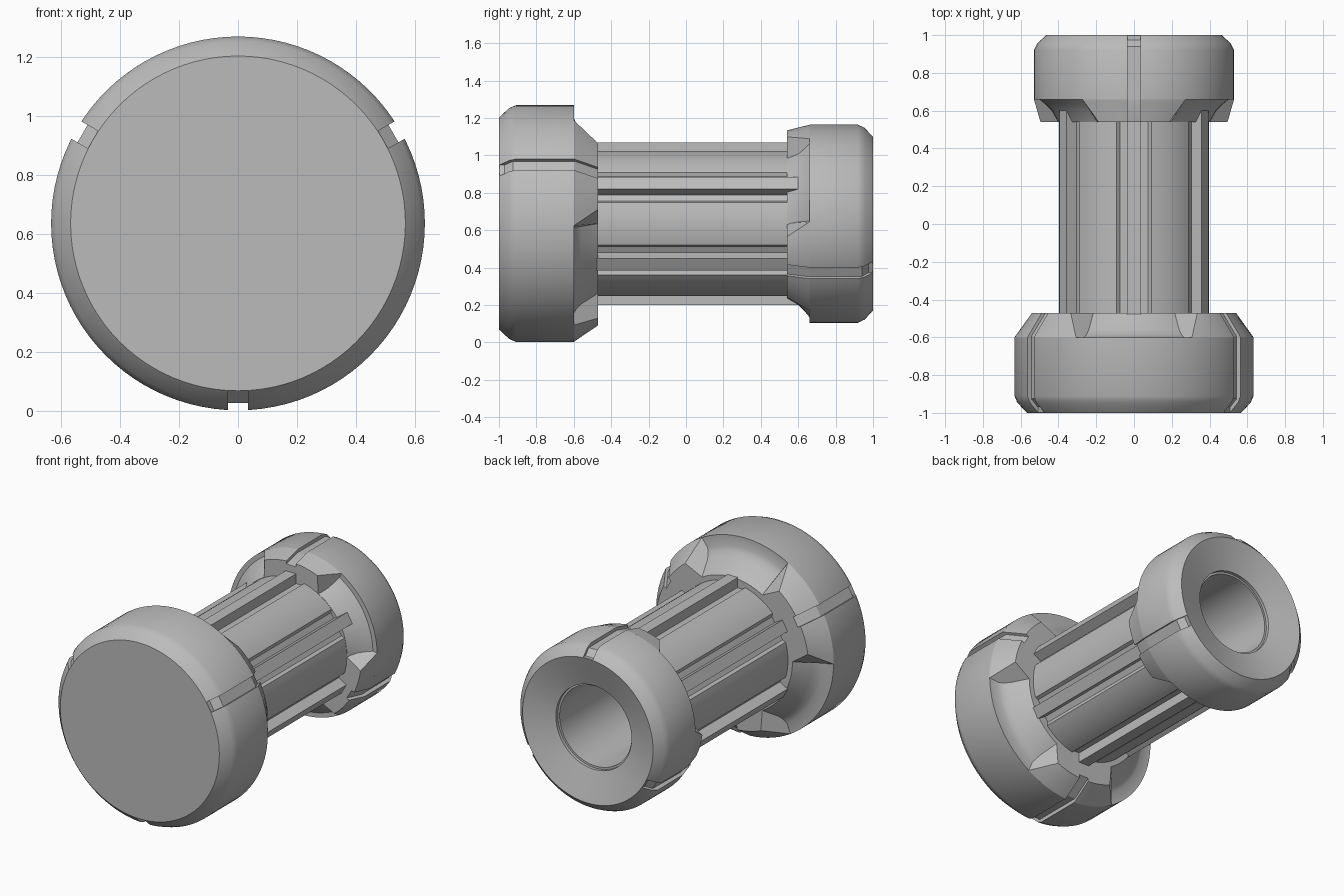
import bpy, bmesh, math

if "Cube" in bpy.data.objects:
    bpy.data.objects.remove(bpy.data.objects["Cube"])

AXIS_Z = 0.635
SEG = 96

grey = bpy.data.materials.new("light_grey")
grey.diffuse_color = (0.5, 0.5, 0.5, 1)
grey.use_nodes = True
grey.node_tree.nodes["Principled BSDF"].inputs["Base Color"].default_value = grey.diffuse_color


def place(y, r, a):
    """Point at height r and angle a (degrees) around the long axis."""
    a = math.radians(a)
    return (r * math.cos(a), y, AXIS_Z + r * math.sin(a))


def finish(bm, name):
    bmesh.ops.remove_doubles(bm, verts=bm.verts, dist=1e-5)
    bmesh.ops.recalc_face_normals(bm, faces=bm.faces)
    mesh = bpy.data.meshes.new(name)
    bm.to_mesh(mesh)
    bm.free()
    mesh.materials.append(grey)
    ob = bpy.data.objects.new(name, mesh)
    bpy.context.collection.objects.link(ob)
    return ob


def select(ob):
    bpy.ops.object.select_all(action='DESELECT')
    ob.select_set(True)
    bpy.context.view_layer.objects.active = ob


def smooth(ob):
    select(ob)
    bpy.ops.object.shade_smooth_by_angle(angle=math.radians(28))


def bridge(bm, rings, close):
    """Quads between neighbouring closed rings."""
    n = len(rings[0])
    last = len(rings) if close else len(rings) - 1
    for i in range(last):
        a, b = rings[i], rings[(i + 1) % len(rings)]
        for j in range(n):
            k = (j + 1) % n
            bm.faces.new((a[j], a[k], b[k], b[j]))


def lathe(name, profile, ring=False):
    """Revolve (y, r) points; ring closes the profile, otherwise ends are capped."""
    bm = bmesh.new()
    rings = [[bm.verts.new(place(y, r, 360 * j / SEG)) for j in range(SEG)]
             for y, r in profile]
    bridge(bm, rings, ring)
    if not ring:
        bm.faces.new(rings[0])
        bm.faces.new(rings[-1])
    return finish(bm, name)


def lobes(name, corners, angles):
    """Wedge blocks swept through an arc; each corner has (y, r, half angle)."""
    bm = bmesh.new()
    steps = 16
    for c in angles:
        rings = [[bm.verts.new(place(y, r, c + h * (2 * i / steps - 1)))
                  for y, r, h in corners] for i in range(steps + 1)]
        bridge(bm, rings, False)
        bm.faces.new(rings[0])
        bm.faces.new(rings[-1])
    return finish(bm, name)


def cut_grooves(targets, profile, angles, half=0.034):
    """Cut a narrow slot along each lobe, following the outer profile."""
    bm = bmesh.new()
    for a in angles:
        c, s = math.cos(math.radians(a)), math.sin(math.radians(a))
        rings = [[bm.verts.new((r * c - t * s, y, AXIS_Z + r * s + t * c))
                  for y, r in profile] for t in (-half, half)]
        bridge(bm, rings, False)
        bm.faces.new(rings[0])
        bm.faces.new(rings[1])
    cutter = finish(bm, "groove_cutter")
    cutter.hide_render = True
    for ob in targets:
        select(ob)
        mod = ob.modifiers.new("groove", 'BOOLEAN')
        mod.operation, mod.solver, mod.object = 'DIFFERENCE', 'EXACT', cutter
        bpy.ops.object.modifier_apply(modifier=mod.name)
    bpy.data.objects.remove(cutter)


# Large closed head at the front
FRONT = (30, 150, 270)
front_head = lathe("front_head", [
    (-1.0, 0.567), (-0.945, 0.618), (-0.91, 0.633), (-0.6, 0.633), (-0.6, 0.565),
    (-0.585, 0.535), (-0.56, 0.505), (-0.47, 0.43)])
front_lobes = lobes("front_lobes", [
    (-0.6, 0.633, 31), (-0.47, 0.545, 22), (-0.47, 0.43, 30), (-0.6, 0.5, 33)], FRONT)
cut_grooves([front_head, front_lobes], [
    (-1.02, 0.568), (-0.97, 0.568), (-0.925, 0.608), (-0.595, 0.608),
    (-0.45, 0.508), (-0.45, 0.72), (-1.02, 0.72)], FRONT)

# Smaller rear head with dished face and deep bore
REAR = (90, 210, 330)
rear_head = lathe("rear_head", [
    (0.54, 0.30), (0.54, 0.40), (0.6, 0.435), (0.635, 0.47), (0.66, 0.5), (0.66, 0.53),
    (0.92, 0.53), (0.955, 0.513), (1.0, 0.465), (0.94, 0.27), (0.92, 0.27),
    (0.92, 0.257), (-0.475, 0.257), (-0.475, 0.30)], ring=True)
rear_lobes = lobes("rear_lobes", [
    (0.66, 0.53, 31), (0.54, 0.5, 22), (0.54, 0.39, 30), (0.66, 0.44, 33)], REAR)
cut_grooves([rear_head, rear_lobes], [
    (1.02, 0.466), (0.975, 0.466), (0.94, 0.505), (0.655, 0.508),
    (0.52, 0.474), (0.52, 0.62), (1.02, 0.62)], REAR)

# Shaft: six curved panels separated by channels, one rib in each channel
R_RIB, R_PANEL, R_FLOOR = 0.435, 0.398, 0.372
section = []
for k in range(6):
    base = 30 + 60 * k
    for t, r in ((-0.075, R_FLOOR), (-0.037, R_FLOOR), (-0.037, R_RIB),
                 (0.037, R_RIB), (0.037, R_FLOOR), (0.075, R_FLOOR)):
        section.append((math.hypot(r, t), base + math.degrees(math.atan2(t, r))))
    section += [(R_PANEL, base + 13.5 + 33 * i / 9) for i in range(10)]
bm = bmesh.new()
bridge(bm, [[bm.verts.new(place(y, r, a)) for r, a in section] for y in (-0.5, 0.6)], False)
# end rings that leave the bore open
for y in (-0.5, 0.6):
    inner = [bm.verts.new(place(y, 0.29, a)) for r, a in section]
    outer = [bm.verts.new(place(y, r, a)) for r, a in section]
    bridge(bm, [outer, inner], False)
shaft = finish(bm, "ribbed_shaft")

for ob in (front_head, front_lobes, rear_head, rear_lobes, shaft):
    smooth(ob)
